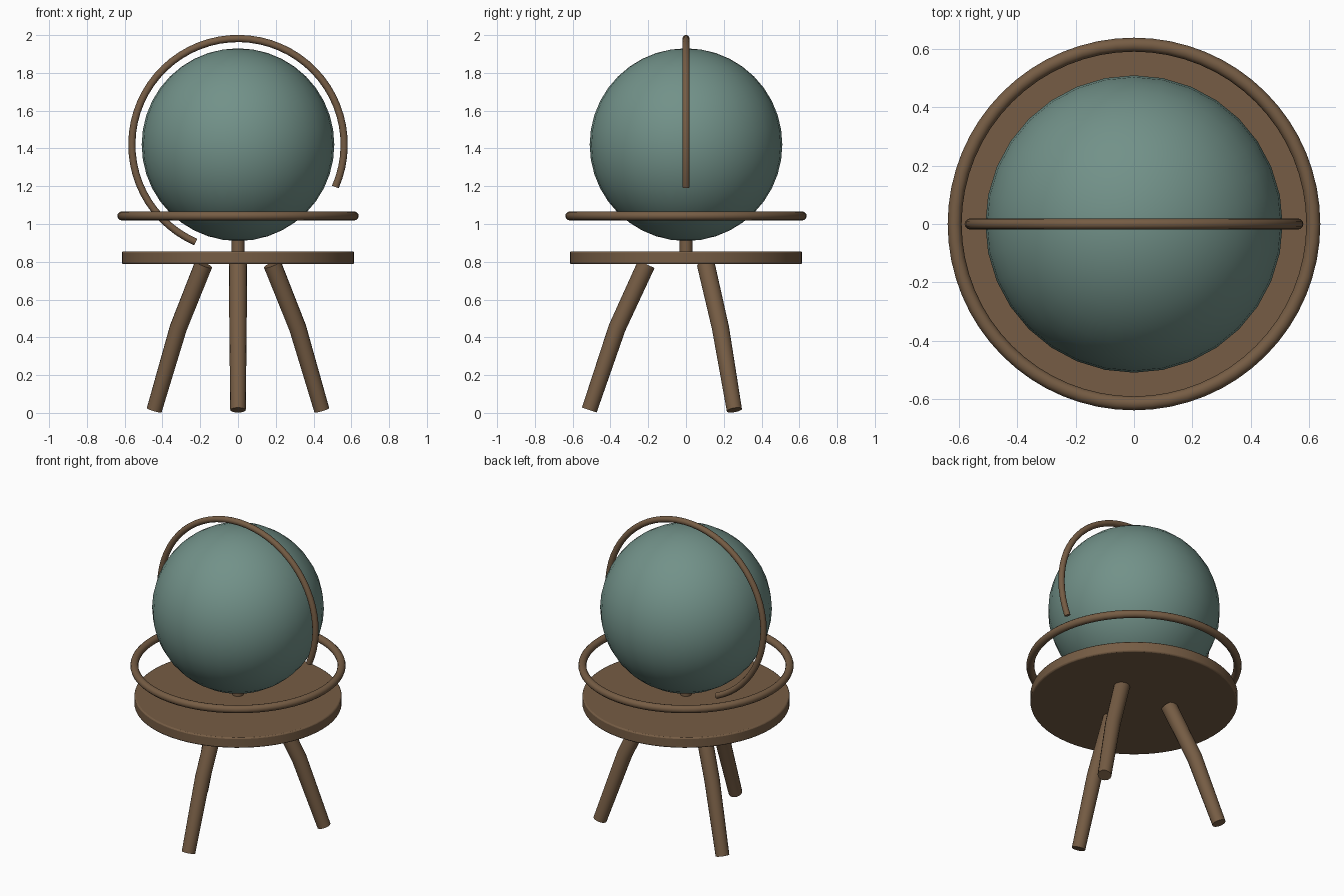
import bpy, bmesh, math
from mathutils import Vector

if "Cube" in bpy.data.objects:
    bpy.data.objects.remove(bpy.data.objects["Cube"])


def material(name, rgb):
    m = bpy.data.materials.new(name)
    m.diffuse_color = (*rgb, 1)
    m.use_nodes = True
    m.node_tree.nodes["Principled BSDF"].inputs["Base Color"].default_value = m.diffuse_color
    return m


WOOD = material("brown wood", (0.18, 0.108, 0.058))
TEAL = material("muted teal", (0.168, 0.285, 0.25))


def finish(ob, name, mat, angle=40):
    ob.name = ob.data.name = name
    ob.data.materials.append(mat)
    bpy.ops.object.select_all(action='DESELECT')
    ob.select_set(True)
    bpy.context.view_layer.objects.active = ob
    bpy.ops.object.shade_smooth_by_angle(angle=math.radians(angle))
    return ob


def tube(name, points, radii, normal, sides, mat):
    """Round tube along a flat path lying in the plane with the given normal."""
    bm = bmesh.new()
    n = Vector(normal)
    pts = [Vector(p) for p in points]
    rings = []
    for i, (p, r) in enumerate(zip(pts, radii)):
        t = (pts[min(i + 1, len(pts) - 1)] - pts[max(i - 1, 0)]).normalized()
        b = t.cross(n)
        angles = [math.tau * k / sides for k in range(sides)]
        rings.append([bm.verts.new(p + r * (math.cos(a) * n + math.sin(a) * b)) for a in angles])
    for r0, r1 in zip(rings, rings[1:]):
        for k in range(sides):
            j = (k + 1) % sides
            bm.faces.new((r0[k], r0[j], r1[j], r1[k]))
    bm.faces.new(rings[0])
    bm.faces.new(rings[-1])
    bmesh.ops.recalc_face_normals(bm, faces=bm.faces)
    me = bpy.data.meshes.new(name)
    bm.to_mesh(me)
    bm.free()
    ob = bpy.data.objects.new(name, me)
    bpy.context.collection.objects.link(ob)
    return finish(ob, name, mat)


CENTRE_Z = 1.42

# Globe ball
bpy.ops.mesh.primitive_uv_sphere_add(segments=32, ring_count=20, radius=0.51, location=(0, 0, CENTRE_Z))
finish(bpy.context.object, "globe", TEAL)

# Three-quarter meridian arc around the globe
R, STEPS = 0.562, 48
arc_angles = [math.radians(-23.5 + 270 * i / STEPS) for i in range(STEPS + 1)]
tube("meridian_arc",
     [(R * math.cos(a), 0, CENTRE_Z + R * math.sin(a)) for a in arc_angles],
     [0.019] * (STEPS + 1), (0, 1, 0), 12, WOOD)

# Horizon ring
bpy.ops.mesh.primitive_torus_add(major_segments=64, minor_segments=12, major_radius=0.615,
                                 minor_radius=0.024, location=(0, 0, 1.043))
finish(bpy.context.object, "horizon_ring", WOOD)

# Table disc with softened rims
bpy.ops.mesh.primitive_cylinder_add(vertices=64, radius=0.615, depth=0.068, location=(0, 0, 0.821))
disc = bpy.context.object
bevel = disc.modifiers.new("rim", 'BEVEL')
bevel.width, bevel.segments, bevel.limit_method = 0.008, 2, 'ANGLE'
finish(disc, "table_disc", WOOD)

# Short post carrying the globe
bpy.ops.mesh.primitive_cylinder_add(vertices=20, radius=0.034, depth=0.13, location=(0, 0, 0.895))
finish(bpy.context.object, "globe_post", WOOD)

# Three splayed, bent, tapering legs
for name, deg in (("front_leg", -90), ("right_leg", 30), ("left_leg", 150)):
    a = math.radians(deg)
    out = Vector((math.cos(a), math.sin(a), 0))
    side = (-math.sin(a), math.cos(a), 0)
    path = [out * r + Vector((0, 0, z)) for r, z in ((0.21, 0.787), (0.365, 0.45), (0.512, 0.015))]
    tube(name, path, [0.048, 0.046, 0.041], side, 16, WOOD)
